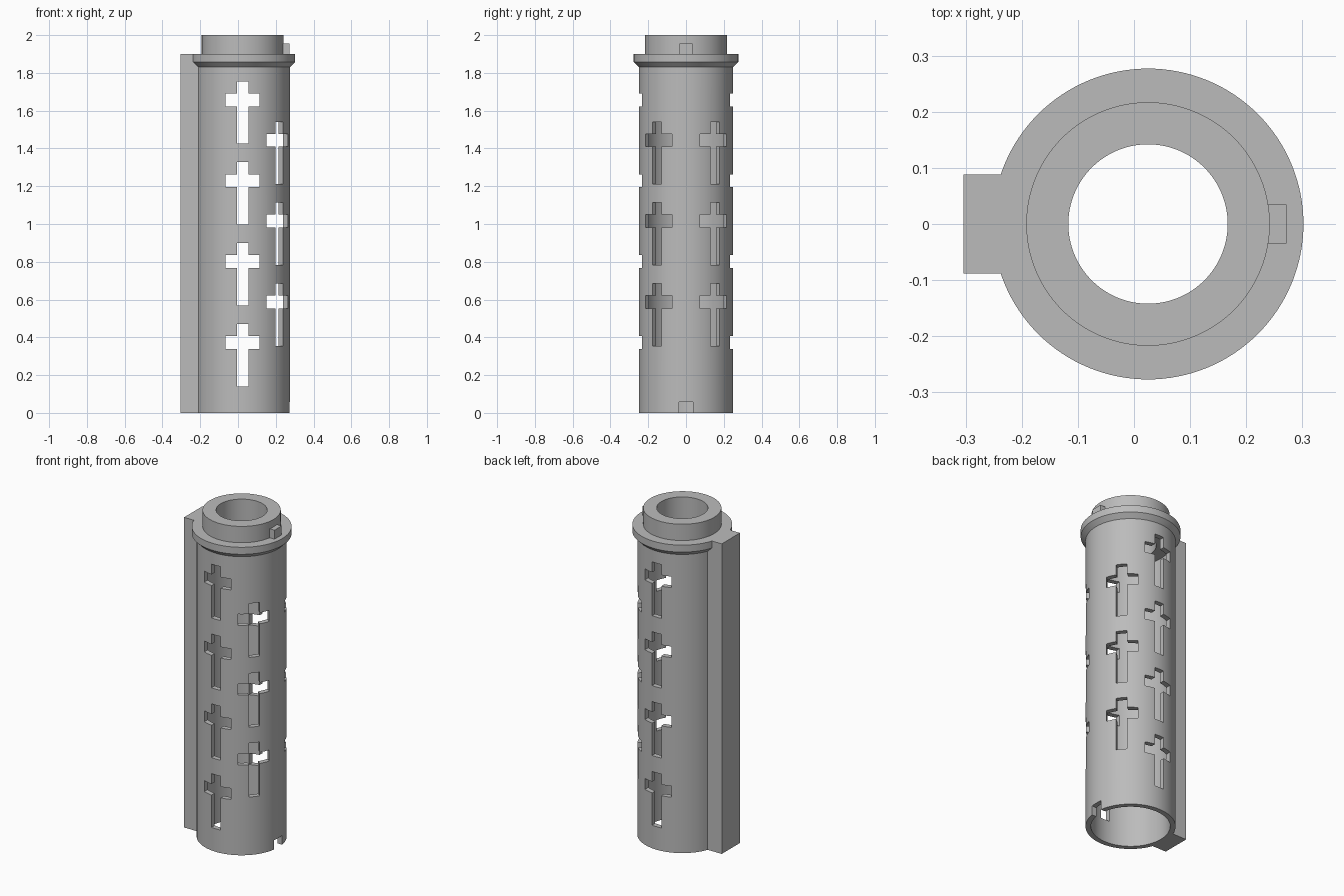
import bpy, bmesh, math
from mathutils import Matrix, Vector

if "Cube" in bpy.data.objects:
    bpy.data.objects.remove(bpy.data.objects["Cube"], do_unlink=True)

AXIS_X = 0.025          # tube axis is offset to balance the rail
SEGMENTS = 128

grey = bpy.data.materials.new("plain grey")
grey.use_nodes = True
grey.diffuse_color = (0.5, 0.5, 0.5, 1)
grey.node_tree.nodes["Principled BSDF"].inputs["Base Color"].default_value = (0.5, 0.5, 0.5, 1)


def make_object(name, bm):
    bmesh.ops.recalc_face_normals(bm, faces=bm.faces)
    mesh = bpy.data.meshes.new(name)
    bm.to_mesh(mesh)
    bm.free()
    mesh.materials.append(grey)
    obj = bpy.data.objects.new(name, mesh)
    bpy.context.collection.objects.link(obj)
    return obj


def add_box(bm, x0, x1, half_y, z0, z1):
    size = Vector((x1 - x0, 2 * half_y, z1 - z0))
    centre = Vector(((x0 + x1) / 2, 0, (z0 + z1) / 2))
    bmesh.ops.create_cube(bm, size=1, matrix=Matrix.Translation(centre) @ Matrix.Diagonal(size).to_4x4())


def add_cross(bm, angle, top):
    # Latin cross outline, extruded radially through the wall
    stem, arm = 0.031, 0.09
    half = [(stem, 0), (stem, -0.064), (arm, -0.064), (arm, -0.132), (stem, -0.132), (stem, -0.33)]
    outline = half + [(-y, z) for y, z in reversed(half)]
    turn = Matrix.Translation((AXIS_X, 0, top)) @ Matrix.Rotation(math.radians(angle), 4, 'Z')
    face = bm.faces.new([bm.verts.new(turn @ Vector((0.195, y, z))) for y, z in outline])
    out = turn.to_3x3() @ Vector((0.15, 0, 0))
    extruded = bmesh.ops.extrude_face_region(bm, geom=[face], use_keep_orig=True)
    moved = [v for v in extruded["geom"] if isinstance(v, bmesh.types.BMVert)]
    bmesh.ops.translate(bm, verts=moved, vec=out)


def combine(target, tool, operation):
    mod = target.modifiers.new(operation.lower(), 'BOOLEAN')
    mod.operation, mod.solver, mod.object = operation, 'EXACT', tool
    bpy.context.view_layer.objects.active = target
    bpy.ops.object.modifier_apply(modifier=mod.name)
    bpy.data.objects.remove(tool, do_unlink=True)


# Tube with collar, spigot and stepped bore, turned from one closed profile
profile = [(0.25, 0), (0.25, 1.83), (0.277, 1.857), (0.277, 1.9), (0.217, 1.9),
           (0.217, 2), (0.142, 2), (0.142, 1.8), (0.22, 1.8), (0.22, 0)]
bm = bmesh.new()
rings = []
for i in range(SEGMENTS):
    a = 2 * math.pi * i / SEGMENTS
    rings.append([bm.verts.new((AXIS_X + r * math.cos(a), r * math.sin(a), z)) for r, z in profile])
for i, ring in enumerate(rings):
    following = rings[(i + 1) % SEGMENTS]
    for j in range(len(profile)):
        k = (j + 1) % len(profile)
        bm.faces.new((ring[j], following[j], following[k], ring[k]))
tube = make_object("slotted_tube", bm)

# Side rail and locating key
bm = bmesh.new()
add_box(bm, -0.304, -0.203, 0.088, 0, 1.9)
combine(tube, make_object("side_rail", bm), 'UNION')
bm = bmesh.new()
add_box(bm, 0.225, 0.272, 0.035, 1.9, 1.955)
combine(tube, make_object("locating_key", bm), 'UNION')

# Staggered cross openings and the key notch at the foot
bm = bmesh.new()
for side in (-1, 1):
    for row in range(4):
        add_cross(bm, 90 * side, 1.755 - 0.428 * row)
    for row in range(3):
        add_cross(bm, 38.5 * side, 1.541 - 0.428 * row)
add_box(bm, 0.21, 0.35, 0.038, -0.05, 0.057)
cutter = make_object("opening_cutter", bm)
cutter.hide_render = True
combine(tube, cutter, 'DIFFERENCE')

# Smooth round walls, crisp edges
bpy.ops.object.select_all(action='DESELECT')
tube.select_set(True)
bpy.context.view_layer.objects.active = tube
bpy.ops.object.shade_smooth_by_angle(angle=math.radians(25))
